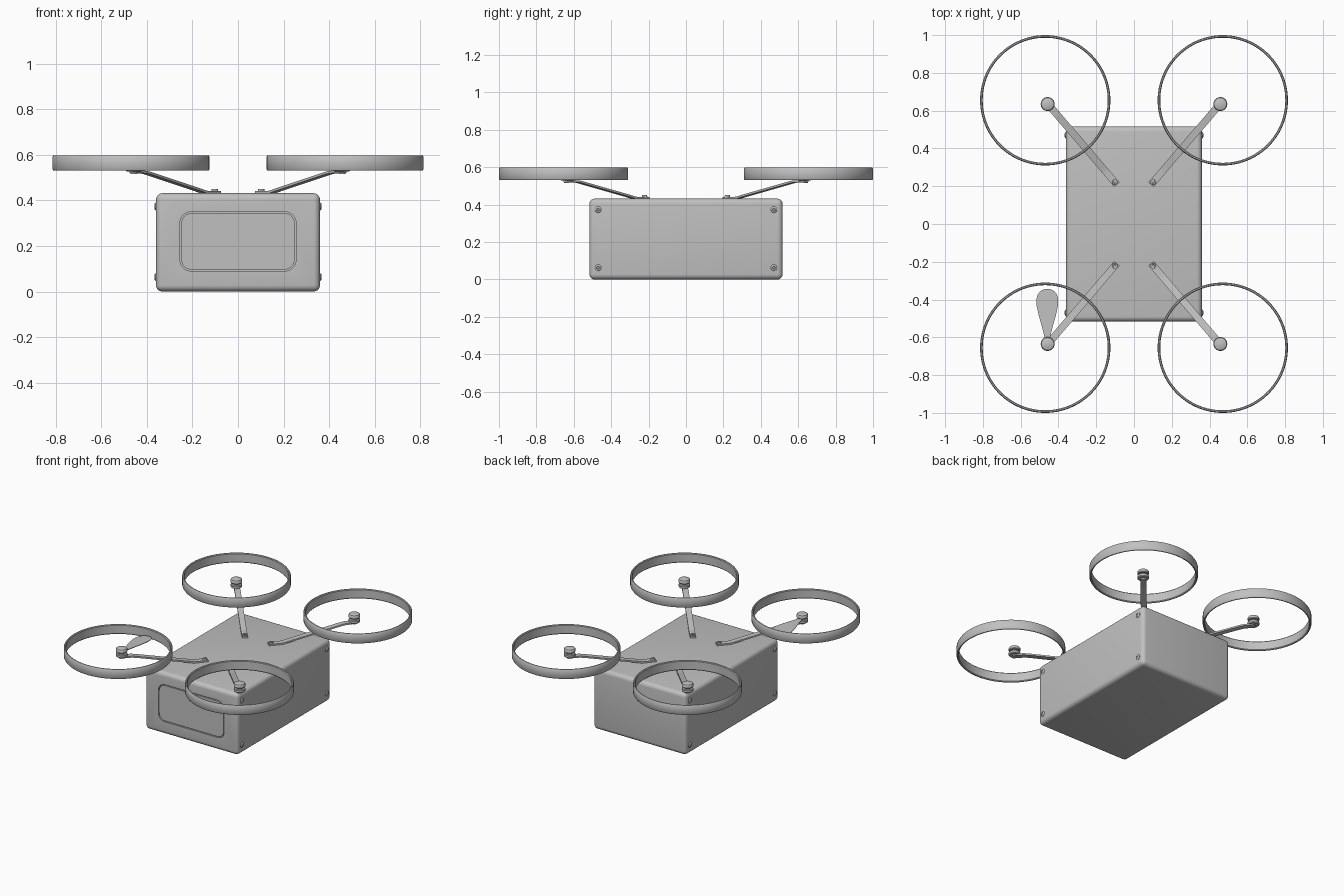
import bpy, bmesh, math
from mathutils import Vector, Matrix

if "Cube" in bpy.data.objects:
    bpy.data.objects.remove(bpy.data.objects["Cube"], do_unlink=True)

grey = bpy.data.materials.new("plain_grey")
colour = (0.53, 0.53, 0.53, 1)
grey.diffuse_color = colour
grey.use_nodes = True
grey.node_tree.nodes["Principled BSDF"].inputs["Base Color"].default_value = colour


def finish(bm, name, matrix=Matrix(), angle=35):
    """Turn a bmesh into a shaded object."""
    bmesh.ops.recalc_face_normals(bm, faces=bm.faces[:])
    mesh = bpy.data.meshes.new(name)
    bm.to_mesh(mesh)
    bm.free()
    mesh.transform(matrix)
    mesh.materials.append(grey)
    obj = bpy.data.objects.new(name, mesh)
    bpy.context.collection.objects.link(obj)
    smooth(obj, angle)
    return obj


def smooth(obj, angle=35):
    bpy.ops.object.select_all(action='DESELECT')
    obj.select_set(True)
    bpy.context.view_layer.objects.active = obj
    bpy.ops.object.shade_smooth_by_angle(angle=math.radians(angle))


def lathe(name, profile, matrix, steps=32, closed=False):
    """Revolve (radius, height) points around z."""
    bm = bmesh.new()
    verts = [bm.verts.new((r, 0, z)) for r, z in profile]
    edges = [bm.edges.new(pair) for pair in zip(verts, verts[1:])]
    if closed:
        edges.append(bm.edges.new((verts[-1], verts[0])))
    bmesh.ops.spin(bm, geom=verts + edges, cent=(0, 0, 0), axis=(0, 0, 1),
                   angle=math.tau, steps=steps)
    bmesh.ops.remove_doubles(bm, verts=bm.verts[:], dist=0.0002)
    return finish(bm, name, matrix)


def box(name, size, centre, radius, segments, along_y_only=False):
    """Box with rounded edges, or only its four front-to-back edges."""
    bm = bmesh.new()
    bmesh.ops.create_cube(bm, size=1)
    bmesh.ops.scale(bm, vec=size, verts=bm.verts[:])
    edges = [e for e in bm.edges if not along_y_only
             or abs(e.verts[0].co.y - e.verts[1].co.y) > 0.001]
    bmesh.ops.bevel(bm, geom=edges, offset=radius, segments=segments,
                    profile=0.5, affect='EDGES')
    return finish(bm, name, Matrix.Translation(centre))


# Body with a flush front hatch surrounded by a narrow groove
FRONT = -0.517
body = box("body", (0.72, 1.034, 0.432), (0, 0, 0.216), 0.028, 5)
pocket = box("hatch_pocket", (0.51, 0.04, 0.26), (0, FRONT, 0.22), 0.05, 8, True)
pocket.hide_render = True
cut = body.modifiers.new("hatch_cut", 'BOOLEAN')
cut.operation = 'DIFFERENCE'
cut.object = pocket
cut.solver = 'EXACT'
bpy.context.view_layer.objects.active = body
bpy.ops.object.modifier_apply(modifier=cut.name)
bpy.data.objects.remove(pocket, do_unlink=True)
smooth(body)
box("front_hatch", (0.498, 0.02, 0.248), (0, FRONT + 0.011, 0.22), 0.045, 8, True)

# Dished screw heads on both side walls
screw = [(0, 0.003), (0.006, 0.003), (0.008, 0.007), (0.013, 0.006),
         (0.017, 0.002), (0.017, -0.006)]
for sx in (-1, 1):
    for y in (-0.47, 0.47):
        for z in (0.063, 0.373):
            turn = Matrix.Rotation(sx * math.pi / 2, 4, 'Y')
            lathe("side_screw", screw, Matrix.Translation((sx * 0.36, y, z)) @ turn, 16)


def arm(sx, sy):
    """Bent flat strip from the body top out to the rotor."""
    start = Vector((sx * 0.09, sy * 0.208, 0))
    end = Vector((sx * 0.462, sy * 0.643, 0))
    out = (end - start).normalized()
    side = Vector((-out.y, out.x, 0)) * 0.019
    path = [(0, 0.431), (0.085, 0.431), (0.105, 0.434), (0.125, 0.439),
            (0.47, 0.514), (0.50, 0.519), (0.572, 0.521)]
    bm = bmesh.new()
    rows = []
    for t, z in path:
        p = start + out * t + Vector((0, 0, z))
        up = Vector((0, 0, 0.011))
        rows.append([bm.verts.new(q) for q in
                     (p - side, p + side, p + side + up, p - side + up)])
    for a, b in zip(rows, rows[1:]):
        for i in range(4):
            j = (i + 1) % 4
            bm.faces.new((a[i], a[j], b[j], b[i]))
    bm.faces.new(rows[0])
    bm.faces.new(rows[-1])
    finish(bm, "arm")
    # Bolts holding both ends of the arm
    foot = start + out * 0.018 + Vector((0, 0, 0.44))
    lathe("foot_bolt", [(0, 0.006), (0.006, 0.006), (0.007, 0.011), (0.014, 0.011),
                        (0.015, 0), (0, 0)], Matrix.Translation(foot), 12)
    lathe("under_bolt", [(0, 0), (0.015, 0), (0.015, -0.006), (0, -0.006)],
          Matrix.Translation((sx * 0.457, sy * 0.637, 0.522)), 12)


# Motor: lower drum, narrow neck, domed cap
motor = [(0, 0.528), (0.032, 0.528), (0.037, 0.533), (0.037, 0.547), (0.034, 0.551),
         (0.023, 0.552), (0.023, 0.560), (0.034, 0.561), (0.037, 0.565),
         (0.037, 0.579), (0.033, 0.585), (0.018, 0.590), (0, 0.592)]
# Guard hoop cross-section with softened corners
hoop = [(0.331, 0.536), (0.335, 0.531), (0.341, 0.531), (0.345, 0.537),
        (0.345, 0.592), (0.341, 0.598), (0.335, 0.598), (0.331, 0.593)]

for sx in (-1, 1):
    for sy in (-1, 1):
        arm(sx, sy)
        lathe("motor", motor, Matrix.Translation((sx * 0.457, sy * 0.635, 0)))
        lathe("guard_hoop", hoop, Matrix.Translation((sx * 0.47, sy * 0.655, 0)),
              96, closed=True)

# Single teardrop propeller blade on the front rotor, slightly pitched
bm = bmesh.new()
outline = [(0, 0.010), (0.05, 0.018), (0.1, 0.031), (0.15, 0.045), (0.2, 0.056),
           (0.235, 0.058), (0.262, 0.051), (0.28, 0.036), (0.29, 0.015)]
rows = []
for along, half in outline:
    tilt = 0.12
    rows.append([[bm.verts.new((s * half, along, s * half * tilt + h))
                  for s in (-1, 1)] for h in (-0.002, 0.002)])
for (a_low, a_top), (b_low, b_top) in zip(rows, rows[1:]):
    bm.faces.new((a_low[0], a_low[1], b_low[1], b_low[0]))
    bm.faces.new((a_top[0], a_top[1], b_top[1], b_top[0]))
    for k in (0, 1):
        bm.faces.new((a_low[k], a_top[k], b_top[k], b_low[k]))
for low, top in (rows[0], rows[-1]):
    bm.faces.new((low[0], low[1], top[1], top[0]))
finish(bm, "propeller_blade", Matrix.Translation((-0.459, -0.635, 0.556)))
